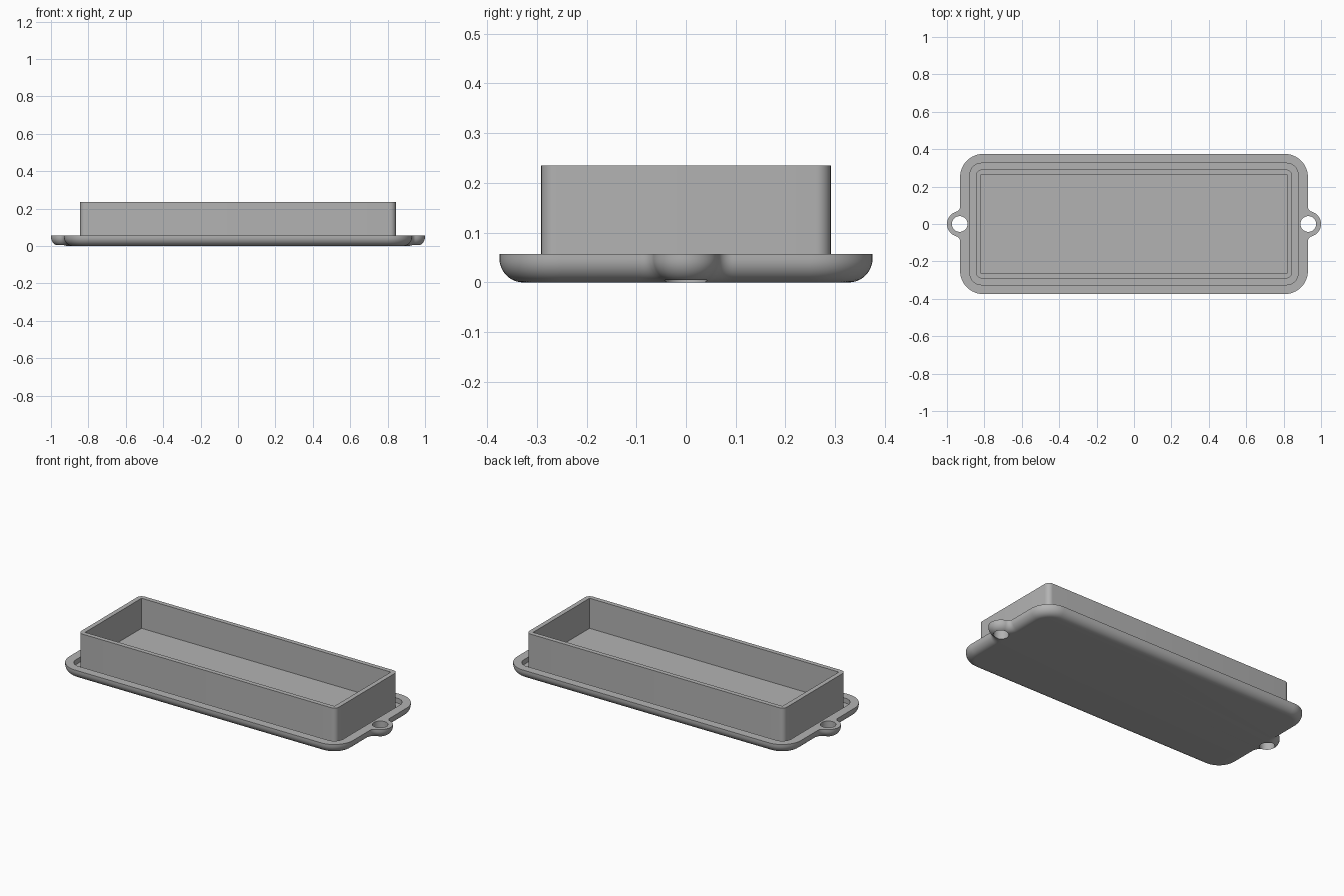
import bpy, bmesh
from math import sin, cos, atan2, sqrt, radians, pi

if "Cube" in bpy.data.objects:
    bpy.data.objects.remove(bpy.data.objects["Cube"])

grey = bpy.data.materials.new("plain grey")
grey.use_nodes = True
grey.diffuse_color = (0.45, 0.45, 0.45, 1)
grey.node_tree.nodes["Principled BSDF"].inputs["Base Color"].default_value = grey.diffuse_color

HALF_X, HALF_Y, CORNER = 0.93, 0.375, 0.125   # plate
EAR_X, EAR_R, FILLET, HOLE_R = 0.932, 0.068, 0.03, 0.042
PLATE_TOP, ROUND = 0.057, 0.048


def arc(cx, cy, r, start, end, n=12):
    return [(cx + r * cos(start + (end - start) * i / n),
             cy + r * sin(start + (end - start) * i / n)) for i in range(n + 1)]


def rounded_rect(hx, hy, r, n=8):
    half = arc(hx - r, r - hy, r, -pi / 2, 0, n) + arc(hx - r, hy - r, r, 0, pi / 2, n)
    return half + [(-x, -y) for x, y in half]


def plate_outline(inset):
    """Rounded plate with a filleted ear at each end, offset inward."""
    fx = HALF_X + FILLET
    fy = sqrt((EAR_R + FILLET) ** 2 - (fx - EAR_X) ** 2)
    a = atan2(fy, EAR_X - fx)
    r, f = CORNER - inset, FILLET + inset
    half = arc(HALF_X - CORNER, CORNER - HALF_Y, r, -pi / 2, 0)
    half += arc(fx, -fy, f, pi, a)
    half += arc(EAR_X, 0, EAR_R - inset, a - pi, pi - a, 24)[1:-1]
    half += arc(fx, fy, f, -a, -pi)
    half += arc(HALF_X - CORNER, HALF_Y - CORNER, r, 0, pi / 2)
    return half + [(-x, -y) for x, y in half]


def loft(name, layers):
    """Solid through (outline, z) layers listed from bottom to top."""
    bm = bmesh.new()
    rings = [[bm.verts.new((x, y, z)) for x, y in pts] for pts, z in layers]
    for low, high in zip(rings, rings[1:]):
        for i in range(len(low)):
            j = (i + 1) % len(low)
            bm.faces.new((low[i], low[j], high[j], high[i]))
    bm.faces.new(rings[0][::-1])
    bm.faces.new(rings[-1])
    bmesh.ops.recalc_face_normals(bm, faces=bm.faces)
    mesh = bpy.data.meshes.new(name)
    bm.to_mesh(mesh)
    bm.free()
    mesh.materials.append(grey)
    obj = bpy.data.objects.new(name, mesh)
    bpy.context.collection.objects.link(obj)
    return obj


def select(obj):
    bpy.ops.object.select_all(action='DESELECT')
    obj.select_set(True)
    bpy.context.view_layer.objects.active = obj


def cut(obj, cutter):
    mod = obj.modifiers.new("cut", 'BOOLEAN')
    mod.operation, mod.solver, mod.object = 'DIFFERENCE', 'EXACT', cutter
    select(obj)
    bpy.ops.object.modifier_apply(modifier=mod.name)
    bpy.data.objects.remove(cutter)


# Base plate with rounded underside
steps = [radians(90 - 9 * i) for i in range(11)]
layers = [(plate_outline(ROUND * (1 - cos(a))), ROUND * (1 - sin(a))) for a in steps]
plate = loft("base_plate", layers + [(plate_outline(0), PLATE_TOP)])

# Recess around the tray wall
pocket = rounded_rect(0.877, 0.325, 0.06)
cut(plate, loft("recess_cutter", [(pocket, 0.028), (pocket, 0.1)]))

# Screw holes in the ears
for side in (-1, 1):
    ring = arc(side * EAR_X, 0, HOLE_R, 0, 2 * pi, 40)[:-1]
    cut(plate, loft("hole_cutter", [(ring, -0.1), (ring, 0.1)]))

# Open tray standing in the recess
wall = rounded_rect(0.844, 0.291, 0.03)
tray = loft("tray", [(wall, 0.015), (wall, 0.235)])
inner = [(-0.817, -0.264), (0.817, -0.264), (0.817, 0.264), (-0.817, 0.264)]
cut(tray, loft("cavity_cutter", [(inner, PLATE_TOP), (inner, 0.4)]))

for obj in (plate, tray):
    select(obj)
    bpy.ops.object.shade_smooth_by_angle(angle=radians(30))
